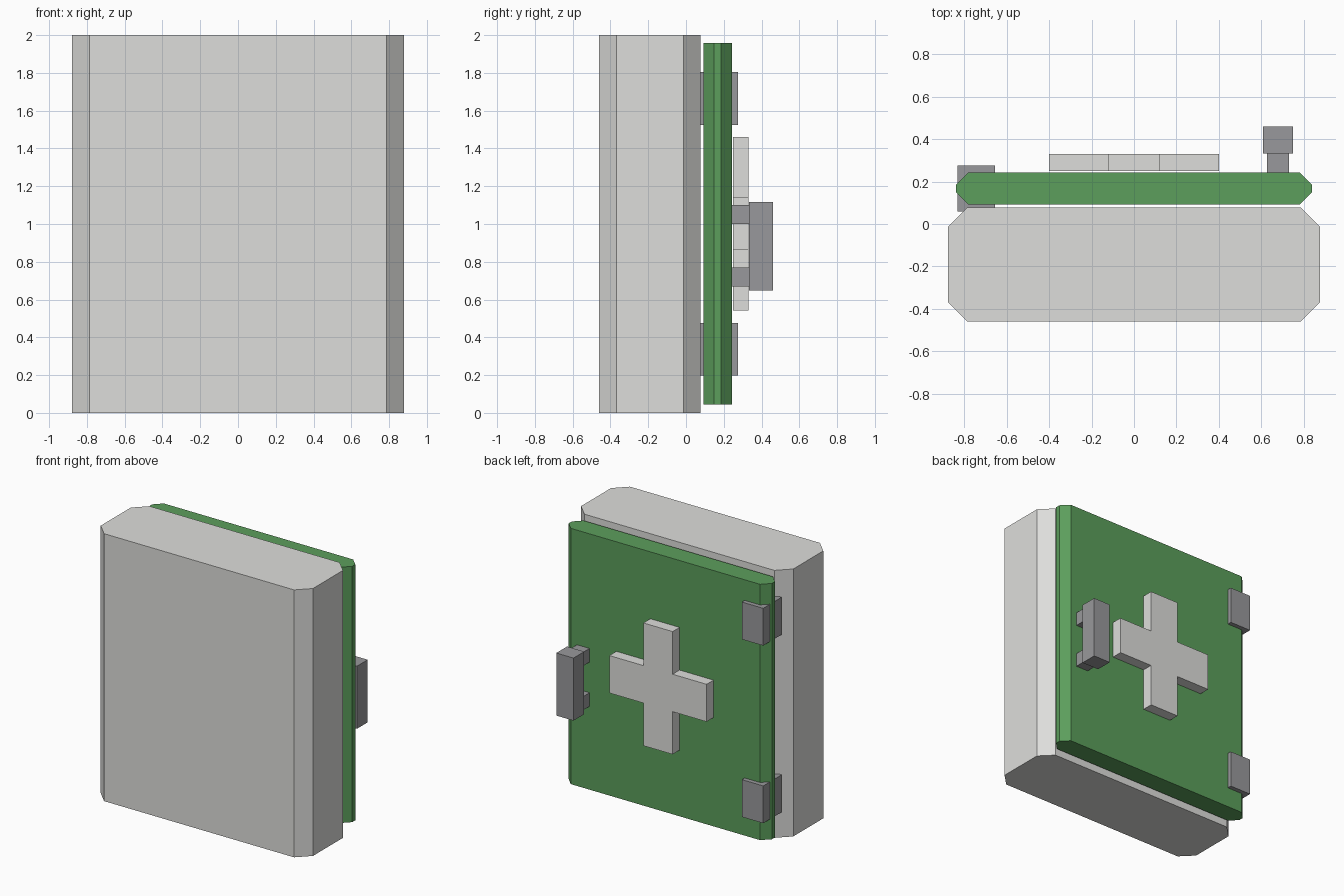
import bpy, bmesh

if "Cube" in bpy.data.objects:
    bpy.data.objects.remove(bpy.data.objects["Cube"])


def material(name, srgb):
    m = bpy.data.materials.new(name)
    lin = [c / 12.92 if c <= 0.04045 else ((c + 0.055) / 1.055) ** 2.4 for c in srgb]
    m.diffuse_color = (*lin, 1.0)
    m.use_nodes = True
    m.node_tree.nodes["Principled BSDF"].inputs["Base Color"].default_value = m.diffuse_color
    return m


LIGHT = material("light grey", (0.87, 0.87, 0.86))
GREEN = material("green", (0.36, 0.62, 0.36))
DARK = material("dark grey", (0.60, 0.60, 0.61))


def prism(name, outline, axis, lo, hi, mat):
    """Extrude a 2D outline along z (xy outline) or y (xz outline)."""
    bm = bmesh.new()
    place = (lambda a, b: (a, b, lo)) if axis == "z" else (lambda a, b: (a, lo, b))
    face = bm.faces.new([bm.verts.new(place(a, b)) for a, b in outline])
    ext = bmesh.ops.extrude_face_region(bm, geom=[face])
    verts = [g for g in ext["geom"] if isinstance(g, bmesh.types.BMVert)]
    d = hi - lo
    bmesh.ops.translate(bm, verts=verts, vec=(0, 0, d) if axis == "z" else (0, d, 0))
    bmesh.ops.recalc_face_normals(bm, faces=bm.faces)
    me = bpy.data.meshes.new(name)
    bm.to_mesh(me)
    bm.free()
    me.materials.append(mat)
    ob = bpy.data.objects.new(name, me)
    bpy.context.collection.objects.link(ob)
    return ob


def chamfered(x, y0, y1, c):
    half = [(x - c, y0), (x, y0 + c), (x, y1 - c), (x - c, y1)]
    return half + [(-a, b) for a, b in reversed(half)]


def box(name, x0, x1, y0, y1, z0, z1, mat):
    return prism(name, [(x0, y0), (x1, y0), (x1, y1), (x0, y1)], "z", z0, z1, mat)


# Cabinet body and door with chamfered upright edges
prism("cabinet_body", chamfered(0.878, -0.46, 0.078, 0.092), "z", 0.0, 2.0, LIGHT)
prism("door", chamfered(0.84, 0.092, 0.243, 0.057), "z", 0.045, 1.958, GREEN)

# Raised cross on the door
w, x, h, zc = 0.121, 0.402, 0.459, 1.002
wz = 0.14
cross = [(-w, -h), (w, -h), (w, -wz), (x, -wz), (x, wz), (w, wz),
         (w, h), (-w, h), (-w, wz), (-x, wz), (-x, -wz), (-w, -wz)]
prism("cross", [(a, b + zc) for a, b in cross], "y", 0.249, 0.331, LIGHT)

# Hinges
for name, z in (("lower_hinge", 0.197), ("upper_hinge", 1.525)):
    box(name, -0.832, -0.656, 0.058, 0.276, z, z + 0.279, DARK)

# Handle: grip on two posts
box("handle_grip", 0.609, 0.751, 0.333, 0.46, 0.649, 1.117, DARK)
for name, z in (("lower_handle_post", 0.668), ("upper_handle_post", 0.999)):
    box(name, 0.628, 0.732, 0.24, 0.333, z, z + 0.102, DARK)
